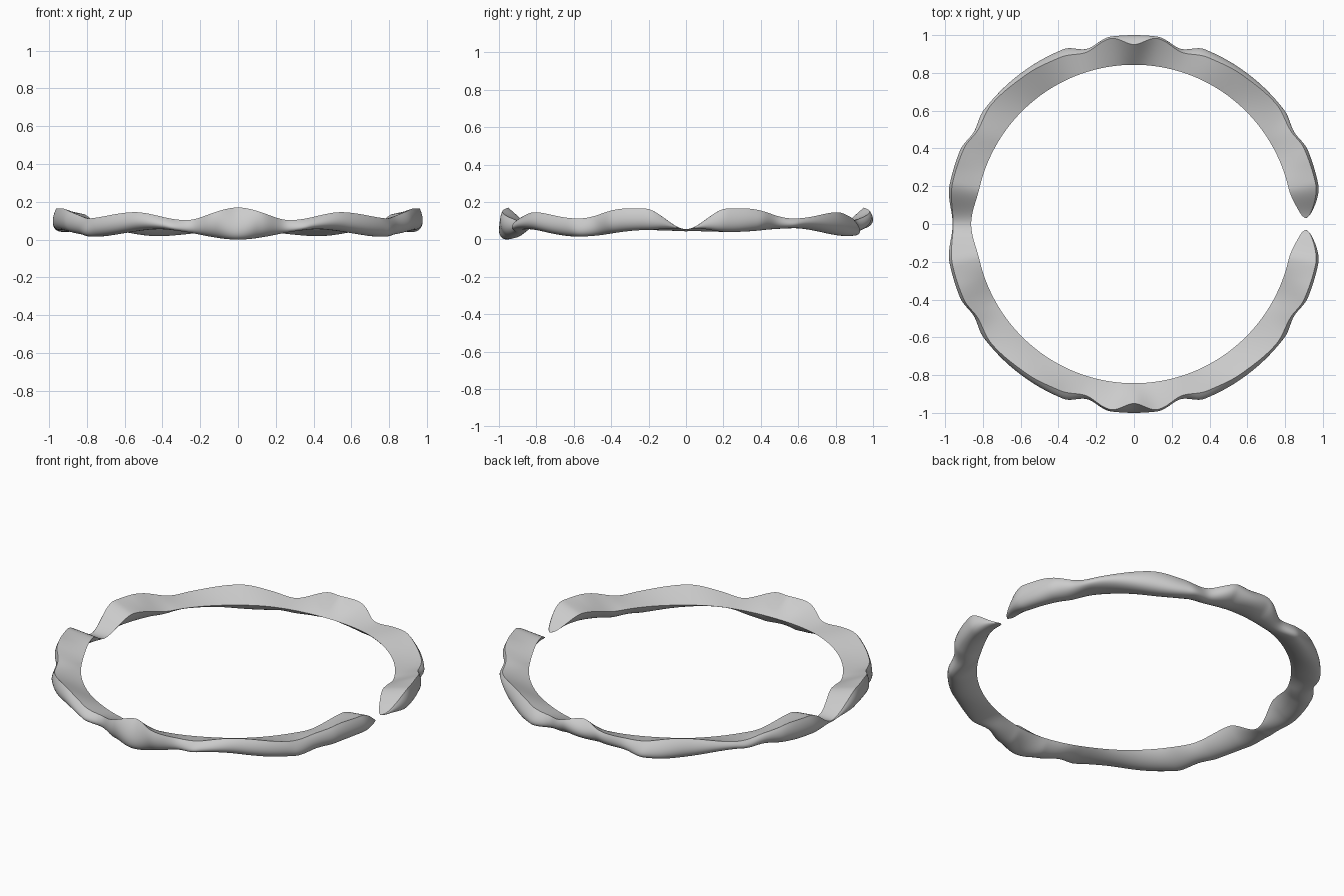
import bpy, bmesh, math

if "Cube" in bpy.data.objects:
    bpy.data.objects.remove(bpy.data.objects["Cube"])

# Profile keys along the half ring: (angle from -90 front to 90 back, value)
RIM_R = [(13, .985), (24, .985), (31, .965), (40, .985), (54, .975), (66, .965), (74, .943), (83, .99), (90, .95)]
RIM_Z = [(0, .055), (13, .165), (19, .165), (36, .112), (56, .145), (73, .103), (90, .17)]
INNER_Z = [(0, .055), (13, .135), (30, .09), (60, .085), (90, .075)]
INNER_R = [(0, .862), (13, .84), (90, .843)]
OUTER_R = [(0, .96), (12, .998), (23, 1.0), (30, .978), (37, .998), (68, .998), (75, .96), (83, 1.0), (90, 1.0)]
BOTTOM_Z = [(-90, .0), (-64, .055), (-37, .015), (-13, .05), (0, .045), (15, .04),
            (38, .06), (64, .018), (90, .055)]
RIM_R.insert(0, (0, .957))


def ease(keys, a):
    """Smooth interpolation between keys."""
    for (a0, v0), (a1, v1) in zip(keys, keys[1:]):
        if a <= a1:
            t = max(0, (a - a0) / (a1 - a0))
            return v0 + (v1 - v0) * t * t * (3 - 2 * t)
    return keys[-1][1]


def section(theta, arc=24, flat=6):
    """Half ellipse below a tilted flat top, as (r, z) points."""
    phi = math.degrees(math.asin(math.sin(theta)))
    m = abs(phi)
    ro, zo = ease(RIM_R, m), ease(RIM_Z, m)
    ri, zi = ease(INNER_R, m), ease(INNER_Z, m)
    rc, zc, ar, az = (ro + ri) / 2, (zo + zi) / 2, (ro - ri) / 2, (zo - zi) / 2
    drop = max(zc - ease(BOTTOM_Z, phi), .012)
    depth = math.sqrt(max(drop ** 2 - az ** 2, .0001))
    push = math.sqrt(max((ease(OUTER_R, m) - rc) ** 2 - ar ** 2, 0))
    # rounded taper at the open ends
    f = 1
    if math.cos(theta) > 0 and m < 13:
        f = max(.08, math.sqrt(max(0, 1 - ((13 - m) / 11) ** 2)))
    pts = []
    for i in range(arc + 1):
        t = math.pi * i / arc
        pts.append((rc + f * (ar * math.cos(t) + push * math.sin(t)),
                    zc + f * (az * math.cos(t) - depth * math.sin(t))))
    for i in range(1, flat):
        s = -1 + 2 * i / flat
        pts.append((rc + f * ar * s, zc + f * az * s))
    return pts


# Open wavy band
bm = bmesh.new()
rings = []
N = 420
for k in range(N + 1):
    th = math.radians(2 + 356 * k / N)
    rings.append([bm.verts.new((r * math.cos(th), r * math.sin(th), z)) for r, z in section(th)])
for a, b in zip(rings, rings[1:]):
    n = len(a)
    for i in range(n):
        j = (i + 1) % n
        bm.faces.new((a[i], a[j], b[j], b[i]))
bm.faces.new(rings[0])
bm.faces.new(rings[-1])
bmesh.ops.recalc_face_normals(bm, faces=bm.faces)
mesh = bpy.data.meshes.new("wavy_band")
bm.to_mesh(mesh)
bm.free()
band = bpy.data.objects.new("wavy_band", mesh)
bpy.context.collection.objects.link(band)
bpy.context.view_layer.objects.active = band
band.select_set(True)
bpy.ops.object.shade_smooth_by_angle(angle=math.radians(35))
